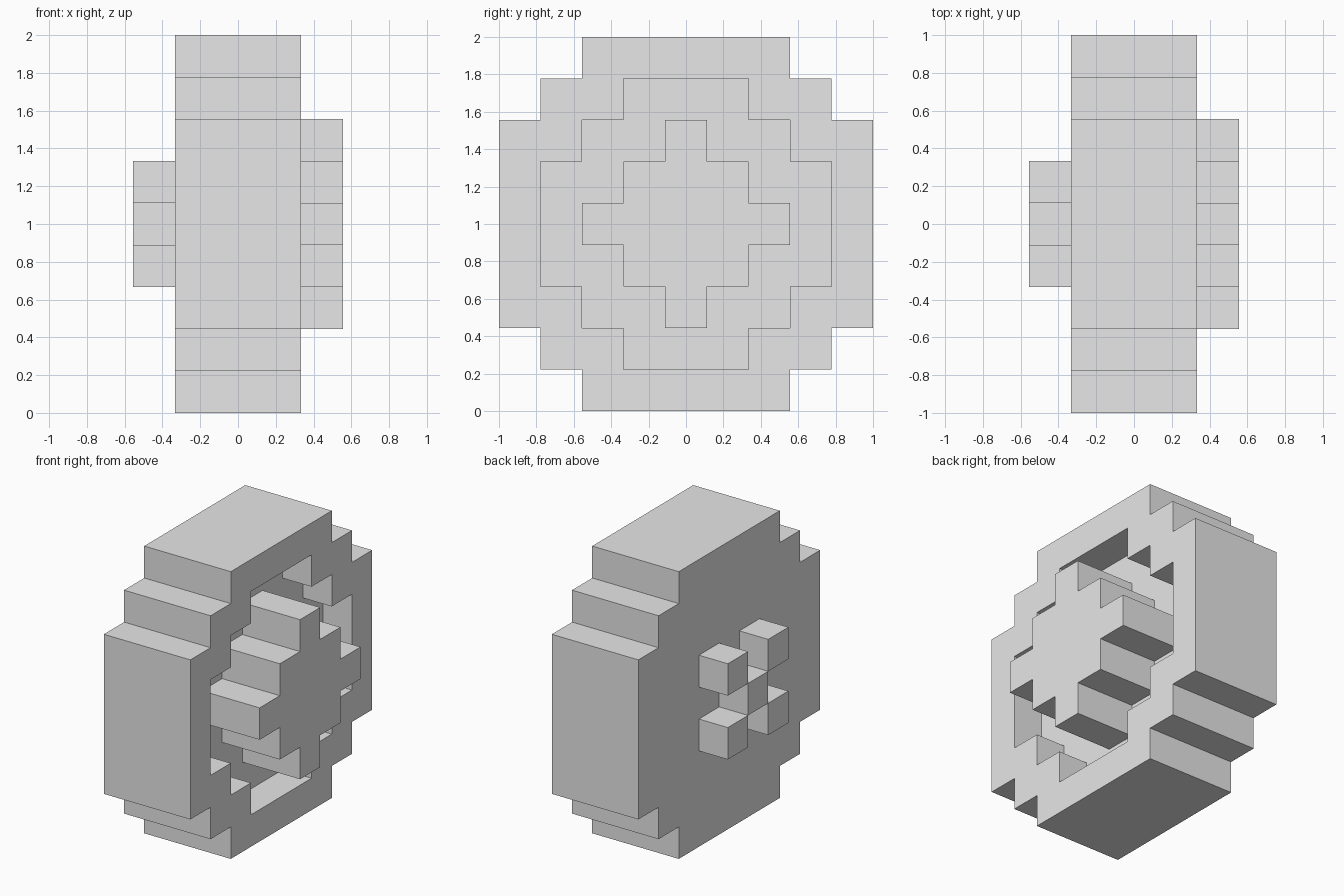
import bpy
import bmesh
from mathutils import Vector

CELL = 2 / 9  # edge of one block

cube = bpy.data.objects.get("Cube")
if cube:
    bpy.data.objects.remove(cube, do_unlink=True)

grey = bpy.data.materials.new("plain grey")
grey.use_nodes = True
grey.diffuse_color = (0.8, 0.8, 0.8, 1)
grey.node_tree.nodes["Principled BSDF"].inputs["Base Color"].default_value = (0.8, 0.8, 0.8, 1)


def extrude_outline(name, outline, x0, x1):
    """Extrude a y-z outline, given in blocks about the axle, from x0 to x1."""
    bm = bmesh.new()
    face = bm.faces.new([bm.verts.new((x0 * CELL, y * CELL, 1 + z * CELL)) for y, z in outline])
    moved = bmesh.ops.extrude_face_region(bm, geom=[face], use_keep_orig=True)["geom"]
    bmesh.ops.translate(bm, vec=Vector(((x1 - x0) * CELL, 0, 0)),
                        verts=[v for v in moved if isinstance(v, bmesh.types.BMVert)])
    bmesh.ops.recalc_face_normals(bm, faces=bm.faces)
    mesh = bpy.data.meshes.new(name)
    bm.to_mesh(mesh)
    bm.free()
    mesh.materials.append(grey)
    obj = bpy.data.objects.new(name, mesh)
    bpy.context.collection.objects.link(obj)
    return obj


def stepped_round(radius):
    """Blocky circle: one staircase quarter, turned four times."""
    quarter = []
    for i in range(3):
        quarter.append((radius - i, radius - 2 + i))
        if i < 2:
            quarter.append((radius - i - 1, radius - 2 + i))
    outline = []
    for _ in range(4):
        outline += quarter
        quarter = [(-z, y) for y, z in quarter]
    return outline


# Tyre with a shallow recess on its outer side
tyre = extrude_outline("tyre", stepped_round(4.5), -1.5, 1.5)
cutter = extrude_outline("recess_cutter", stepped_round(3.5), 0.5, 2)
cutter.hide_render = True
cut = tyre.modifiers.new("recess", "BOOLEAN")
cut.operation = "DIFFERENCE"
cut.solver = "EXACT"
cut.object = cutter
bpy.context.view_layer.objects.active = tyre
bpy.ops.object.modifier_apply(modifier=cut.name)
bpy.data.objects.remove(cutter, do_unlink=True)

# Hub standing out of the recess
extrude_outline("hub", stepped_round(2.5), 0.5, 2.5)

# Axle studs on the inner side, in a chequer of five
for y, z in [(0, 0), (-1, -1), (1, -1), (1, 1), (-1, 1)]:
    square = [(y + a, z + b) for a, b in ((-.5, -.5), (.5, -.5), (.5, .5), (-.5, .5))]
    extrude_outline("axle_stud", square, -2.5, -1.5)
